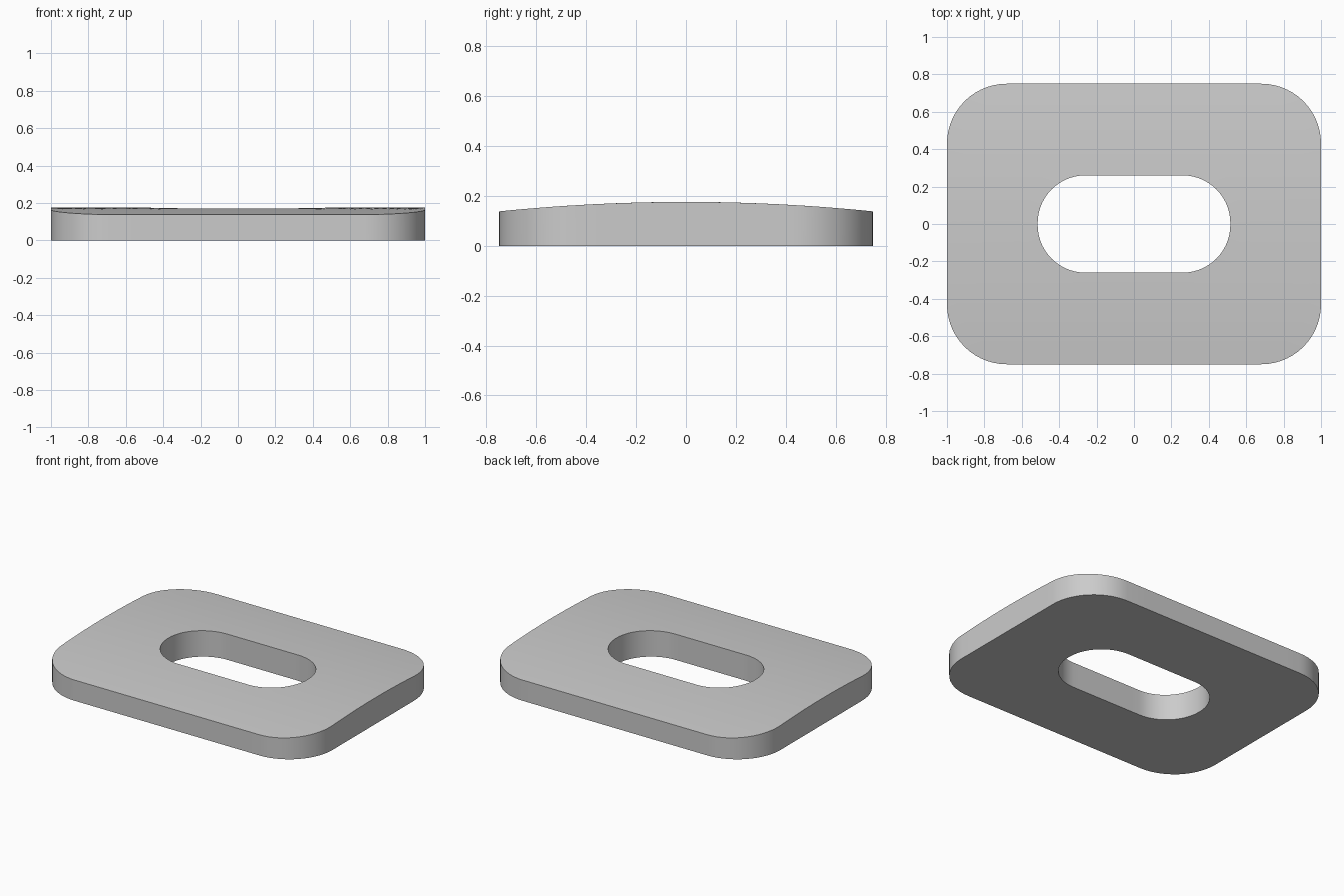
import bpy
import bmesh
from math import cos, sin, pi, radians

if "Cube" in bpy.data.objects:
    bpy.data.objects.remove(bpy.data.objects["Cube"], do_unlink=True)

ARC = 14       # segments per rounded corner
SIDE = 10      # segments per straight side
RINGS = 8      # bands between rim and slot
CROWN, RIM, HALF_Y = 0.176, 0.138, 0.75


def outline(hx, hy, r):
    """Rounded rectangle, counter-clockwise, with divided straight sides."""
    arcs = []
    for i, (sx, sy) in enumerate(((1, 1), (-1, 1), (-1, -1), (1, -1))):
        cx, cy = sx * (hx - r), sy * (hy - r)
        angles = [(i + k / ARC) * pi / 2 for k in range(ARC + 1)]
        arcs.append([(cx + r * cos(a), cy + r * sin(a)) for a in angles])
    points = []
    for i, arc in enumerate(arcs):
        points += arc
        (ax, ay), (bx, by) = arc[-1], arcs[(i + 1) % 4][0]
        for k in range(1, SIDE):
            t = k / SIDE
            points.append((ax + (bx - ax) * t, ay + (by - ay) * t))
    return points


def crown(y):
    """Height of the gently arched top."""
    return CROWN - (CROWN - RIM) * (y / HALF_Y) ** 2


outer = outline(1.0, HALF_Y, 0.32)
slot = outline(0.515, 0.26, 0.255)
bm = bmesh.new()

# Loops run across the top from rim to slot, then back along the underside
loops = []
for k in range(RINGS + 1):
    t = k / RINGS
    ring = [(a[0] + (b[0] - a[0]) * t, a[1] + (b[1] - a[1]) * t)
            for a, b in zip(outer, slot)]
    loops.append([bm.verts.new((x, y, crown(y))) for x, y in ring])
for ring in (slot, outer):
    loops.append([bm.verts.new((x, y, 0)) for x, y in ring])

# Skin the closed section: top, slot wall, underside, outer wall
count = len(outer)
for a, b in zip(loops, loops[1:] + loops[:1]):
    for i in range(count):
        j = (i + 1) % count
        bm.faces.new((a[i], a[j], b[j], b[i]))
bmesh.ops.recalc_face_normals(bm, faces=bm.faces)

mesh = bpy.data.meshes.new("slotted_plate")
bm.to_mesh(mesh)
bm.free()
plate = bpy.data.objects.new("slotted_plate", mesh)
bpy.context.collection.objects.link(plate)

# Plain grey finish
grey = bpy.data.materials.new("plain_grey")
grey.use_nodes = True
grey.diffuse_color = (0.6, 0.6, 0.6, 1)
grey.node_tree.nodes["Principled BSDF"].inputs["Base Color"].default_value = (0.6, 0.6, 0.6, 1)
mesh.materials.append(grey)

# Smooth curves, crisp rims
bpy.ops.object.select_all(action="DESELECT")
plate.select_set(True)
bpy.context.view_layer.objects.active = plate
bpy.ops.object.shade_smooth_by_angle(angle=radians(30))
